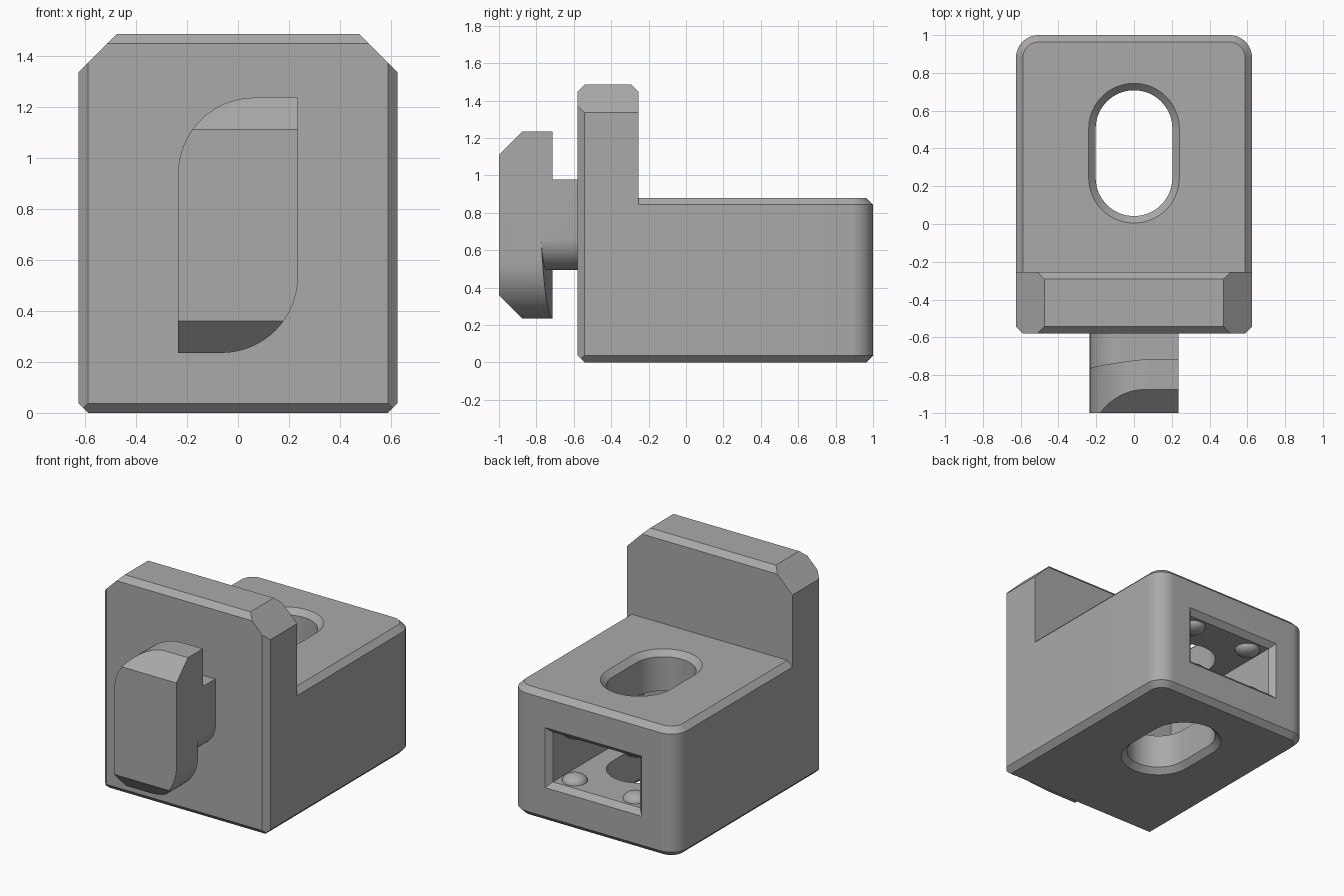
import bpy, bmesh
from math import sin, cos, pi
from mathutils import Vector, Matrix

cube = bpy.data.objects.get("Cube")
if cube:
    bpy.data.objects.remove(cube, do_unlink=True)

grey = bpy.data.materials.new("plain grey")
grey.use_nodes = True
colour = (0.4, 0.4, 0.4, 1)
grey.diffuse_color = colour
grey.node_tree.nodes["Principled BSDF"].inputs["Base Color"].default_value = colour

C = 0.037                                # common chamfer
W, FRONT, STEP, BACK = 0.625, -0.58, -0.255, 1.0
DECK, TOP = 0.88, 1.485


def finish(bm, name):
    bmesh.ops.recalc_face_normals(bm, faces=bm.faces)
    mesh = bpy.data.meshes.new(name)
    bm.to_mesh(mesh)
    bm.free()
    mesh.materials.append(grey)
    obj = bpy.data.objects.new(name, mesh)
    bpy.context.collection.objects.link(obj)
    return obj


def loft(rings):
    """Solid through rings of matching points."""
    bm = bmesh.new()
    loops = [[bm.verts.new(p) for p in ring] for ring in rings]
    for a, b in zip(loops, loops[1:]):
        for i in range(len(a)):
            j = (i + 1) % len(a)
            bm.faces.new((a[i], a[j], b[j], b[i]))
    bm.faces.new(loops[0])
    bm.faces.new(loops[-1])
    bmesh.ops.recalc_face_normals(bm, faces=bm.faces)
    return bm


def cut(bm, point, normal):
    """Slice away the side the normal points to and cap it."""
    geom = bm.verts[:] + bm.edges[:] + bm.faces[:]
    res = bmesh.ops.bisect_plane(bm, geom=geom, plane_co=point, plane_no=normal,
                                 clear_outer=True)
    edges = [e for e in res["geom_cut"] if isinstance(e, bmesh.types.BMEdge)]
    bmesh.ops.edgeloop_fill(bm, edges=edges)


def arc(cx, cy, r, start, steps=16, sweep=pi / 2):
    return [(cx + r * cos(start + sweep * k / steps),
             cy + r * sin(start + sweep * k / steps)) for k in range(steps + 1)]


def rect(a0, a1, b0, b1):
    return [(a0, b0), (a1, b0), (a1, b1), (a0, b1)]


def flat_ring(points, z):
    return [(x, y, z) for x, y in points]


def upright_ring(points, y):
    return [(x, y, z) for x, z in points]


def combine(target, other, operation):
    mod = target.modifiers.new("combine", 'BOOLEAN')
    mod.operation, mod.solver, mod.object = operation, 'EXACT', other
    bpy.context.view_layer.objects.active = target
    bpy.ops.object.modifier_apply(modifier=mod.name)
    bpy.data.objects.remove(other, do_unlink=True)


def smooth(obj):
    bpy.ops.object.select_all(action='DESELECT')
    obj.select_set(True)
    bpy.context.view_layer.objects.active = obj
    bpy.ops.object.shade_smooth_by_angle(angle=0.4)


# Body block, rounded at the back and chamfered above and below
def body_outline(inset):
    r = 0.12 - inset
    x, y = W - inset - r, BACK - inset - r
    return ([(-W + inset, STEP - 0.05), (W - inset, STEP - 0.05)]
            + arc(x, y, r, 0) + arc(-x, y, r, pi / 2))


body = finish(loft([flat_ring(body_outline(i), z) for i, z in
                    ((C, 0), (0, C), (0, DECK - C), (C, DECK))]), "body")

# Upright plate with chamfered edges
bm = loft([flat_ring(rect(-W, W, FRONT, STEP), z) for z in (0, TOP)])
for s in (-1, 1):
    cut(bm, (s * W, 0, TOP - 0.15), (s, 0, 1))
    cut(bm, (s * W, FRONT + C, 0), (s, -1, 0))
    cut(bm, (s * W, 0, C), (s, 0, -1))
cut(bm, (0, FRONT + C, 0), (0, -1, -1))
cut(bm, (0, FRONT + C, TOP), (0, -1, 1))
cut(bm, (0, STEP - C, TOP), (0, 1, 1))
combine(body, finish(bm, "plate"), 'UNION')


# Long bolt hole, flared at both ends
def slot_outline(r):
    mid, half = 0.375, 0.13
    return (arc(0, mid + half, r, 0, 32, pi)
            + arc(0, mid - half, r, pi, 32, pi))


e = 0.01
slot = finish(loft([flat_ring(slot_outline(r), z) for r, z in
                    ((0.24 + e, -e), (0.24 - C, C), (0.24 - C, DECK - C),
                     (0.24 + e, DECK + e))]), "slot_cutter")

# Rectangular pocket open at the back with a flared mouth
MID = 0.44
pocket = finish(loft([upright_ring(rect(-w, w, MID - h, MID + h), y) for w, h, y in
                      ((0.365 + e, 0.205 + e, BACK + e),
                       (0.33, 0.17, BACK - 0.035), (0.33, 0.17, -0.02))]),
                "pocket_cutter")
combine(body, slot, 'DIFFERENCE')
combine(body, pocket, 'DIFFERENCE')
smooth(body)

# Small retaining bumps on the pocket floor and ceiling
for sx in (-1, 1):
    for sz, level in ((-1, "lower"), (1, "upper")):
        bm = bmesh.new()
        bmesh.ops.create_uvsphere(bm, u_segments=24, v_segments=12, radius=0.08)
        bmesh.ops.scale(bm, vec=(1, 1, 0.6), verts=bm.verts)
        bmesh.ops.translate(bm, vec=(sx * 0.23, 0.87, MID + sz * 0.17), verts=bm.verts)
        smooth(finish(bm, level + ("_left" if sx > 0 else "_right") + "_bump"))

# Locking tab: outline with two opposite rounded corners
TZ, TW = 0.735, 0.235


def tab_outline(h, r):
    half = arc(TW - r, r - h, r, -pi / 2) + [(TW, h)]
    return [(s * x, TZ + s * z) for s in (1, -1) for x, z in half]


bm = loft([upright_ring(tab_outline(0.5, 0.3), y) for y in (-1, -0.715)])
for s in (-1, 1):
    cut(bm, (0, -1, TZ + s * 0.375), (0, -1, s))
tab = finish(bm, "locking_tab")

# Shallow lead-in ramps behind each lobe
for turn in (0, pi):
    bm = loft([upright_ring(rect(-0.4, 0.4, 0.82, 1.4), y) for y in (-0.9, -0.5)])
    cut(bm, (TW, -0.715, 0.975), (0.105, -1, 0.067))
    centre = Vector((0, 0, TZ))
    bmesh.ops.rotate(bm, cent=centre, matrix=Matrix.Rotation(turn, 3, 'Y'), verts=bm.verts)
    combine(tab, finish(bm, "ramp_cutter"), 'DIFFERENCE')

# Neck joining the tab to the plate
neck = finish(loft([upright_ring(tab_outline(0.242, 0.17), y) for y in (-0.85, -0.54)]),
              "neck")
combine(tab, neck, 'UNION')
smooth(tab)
